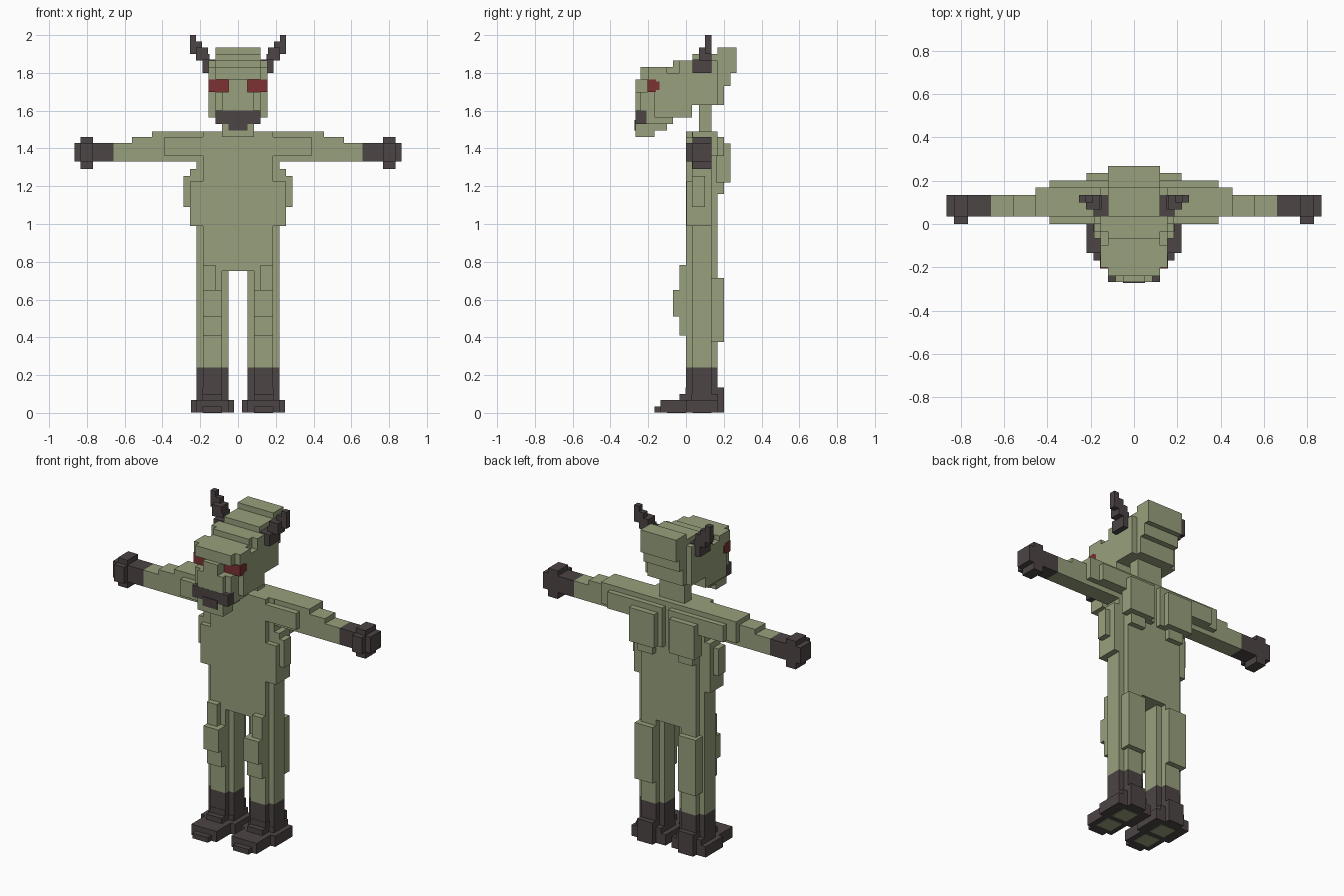
import bpy, bmesh


def material(name, rgb):
    m = bpy.data.materials.new(name)
    m.diffuse_color = (*rgb, 1)
    return m


GREEN = material("moss_green", (0.31, 0.35, 0.2))
DARK = material("dark_brown", (0.074, 0.058, 0.06))
RED = material("dull_red", (0.2, 0.032, 0.032))


def part(name, mat, boxes, mirror=False):
    """One object from boxes (x0, x1, y0, y1, z0, z1), optionally mirrored in x."""
    bm = bmesh.new()
    for x0, x1, y0, y1, z0, z1 in boxes:
        spans = [(x0, x1), (-x1, -x0)] if mirror else [(x0, x1)]
        for a, b in spans:
            for v in bmesh.ops.create_cube(bm, size=1)["verts"]:
                v.co = (a + (v.co.x + .5) * (b - a),
                        y0 + (v.co.y + .5) * (y1 - y0),
                        z0 + (v.co.z + .5) * (z1 - z0))
    me = bpy.data.meshes.new(name)
    bm.to_mesh(me)
    bm.free()
    me.materials.append(mat)
    ob = bpy.data.objects.new(name, me)
    bpy.context.collection.objects.link(ob)


# Body
part("torso", GREEN, [
    (-.185, .185, 0, .168, .75, 1.49),
    (-.22, .22, .033, .135, .75, 1.49)])
part("side_muscles", GREEN, [
    (.18, .255, .002, .1, .99, 1.225),
    (.18, .255, .033, .135, .99, 1.29),
    (.2, .288, .033, .1, 1.09, 1.255)], True)
part("shoulder_blades", GREEN, [
    (.05, .22, .16, .235, 1.22, 1.425),
    (.02, .22, .16, .2, 1.22, 1.46),
    (.085, .185, .16, .2, 1.16, 1.25),
    (.2, .39, .1, .2, 1.36, 1.46)], True)
part("neck", GREEN, [(-.085, .085, .068, .135, 1.45, 1.66)])

# Arms and hands
part("arms", GREEN, [
    (.18, .66, .035, .135, 1.33, 1.43),
    (.18, .56, .035, .135, 1.33, 1.46),
    (.18, .455, .035, .168, 1.36, 1.49),
    (.18, .39, 0, .1, 1.36, 1.46)], True)
part("hands", DARK, [
    (.66, .866, .035, .135, 1.33, 1.43),
    (.768, .833, .035, .135, 1.29, 1.46),
    (.768, .833, 0, .1, 1.33, 1.43)], True)

# Legs and feet
part("legs", GREEN, [
    (.085, .185, 0, .168, .24, .76),
    (.05, .22, .033, .135, .24, .76)], True)
part("knees", GREEN, [
    (.118, .185, -.035, .05, .41, .783),
    (.085, .185, -.035, .05, .41, .65),
    (.085, .185, -.068, .05, .51, .65)], True)
part("calves", GREEN, [(.085, .205, .13, .2, .375, .715)], True)
part("ankles", DARK, [
    (.085, .185, 0, .168, .05, .24),
    (.05, .22, .033, .135, .05, .24)], True)
part("feet", DARK, [
    (.02, .25, 0, .168, .003, .068),
    (.05, .22, -.135, .1, .003, .068),
    (.085, .188, -.168, .1, .003, .035),
    (.085, .188, -.035, .1, .05, .1),
    (.085, .188, -.002, .2, .003, .135),
    (.05, .22, .03, .168, .003, .1)], True)
part("soles", GREEN, [
    (.085, .185, -.1, 0, 0, .006),
    (.085, .185, .035, .135, 0, .006)], True)

# Head: skull steps rise toward the back
part("skull", GREEN, [
    (-.12, .12, -.2, .2, 1.63, 1.83),
    (-.12, .12, -.2, .033, 1.565, 1.7),
    (-.12, .12, -.068, .2, 1.7, 1.865),
    (-.12, .12, .035, .235, 1.73, 1.9),
    (-.12, .12, .168, .267, 1.8, 1.935),
    (-.12, .12, -.24, -.1, 1.765, 1.83)])
part("head_sides", GREEN, [
    (.08, .155, -.168, .033, 1.565, 1.8),
    (.08, .155, -.2, -.1, 1.765, 1.83),
    (.08, .155, -.035, .168, 1.63, 1.865)], True)
part("muzzle", GREEN, [
    (-.085, .085, -.267, -.17, 1.6, 1.7),
    (-.12, .12, -.24, -.15, 1.6, 1.7),
    (-.05, .05, -.267, -.17, 1.6, 1.765),
    (-.12, .12, -.21, -.07, 1.53, 1.61)])
part("jaw", GREEN, [
    (-.085, .085, -.267, -.168, 1.46, 1.53),
    (-.085, .085, -.2, -.1, 1.495, 1.6)])
part("teeth", DARK, [
    (-.12, .12, -.268, -.208, 1.53, 1.6),
    (-.05, .05, -.272, -.264, 1.495, 1.55)])
part("eyes", RED, [
    (.05, .157, -.205, -.16, 1.7, 1.765),
    (.1, .157, -.17, -.14, 1.71, 1.755)], True)
part("horns", DARK, [
    (.12, .188, .035, .135, 1.8, 1.87),
    (.15, .188, .068, .135, 1.83, 1.9),
    (.16, .222, .068, .135, 1.865, 1.935),
    (.19, .255, .1, .135, 1.9, 1.967),
    (.222, .255, .1, .135, 1.93, 2.0)], True)
